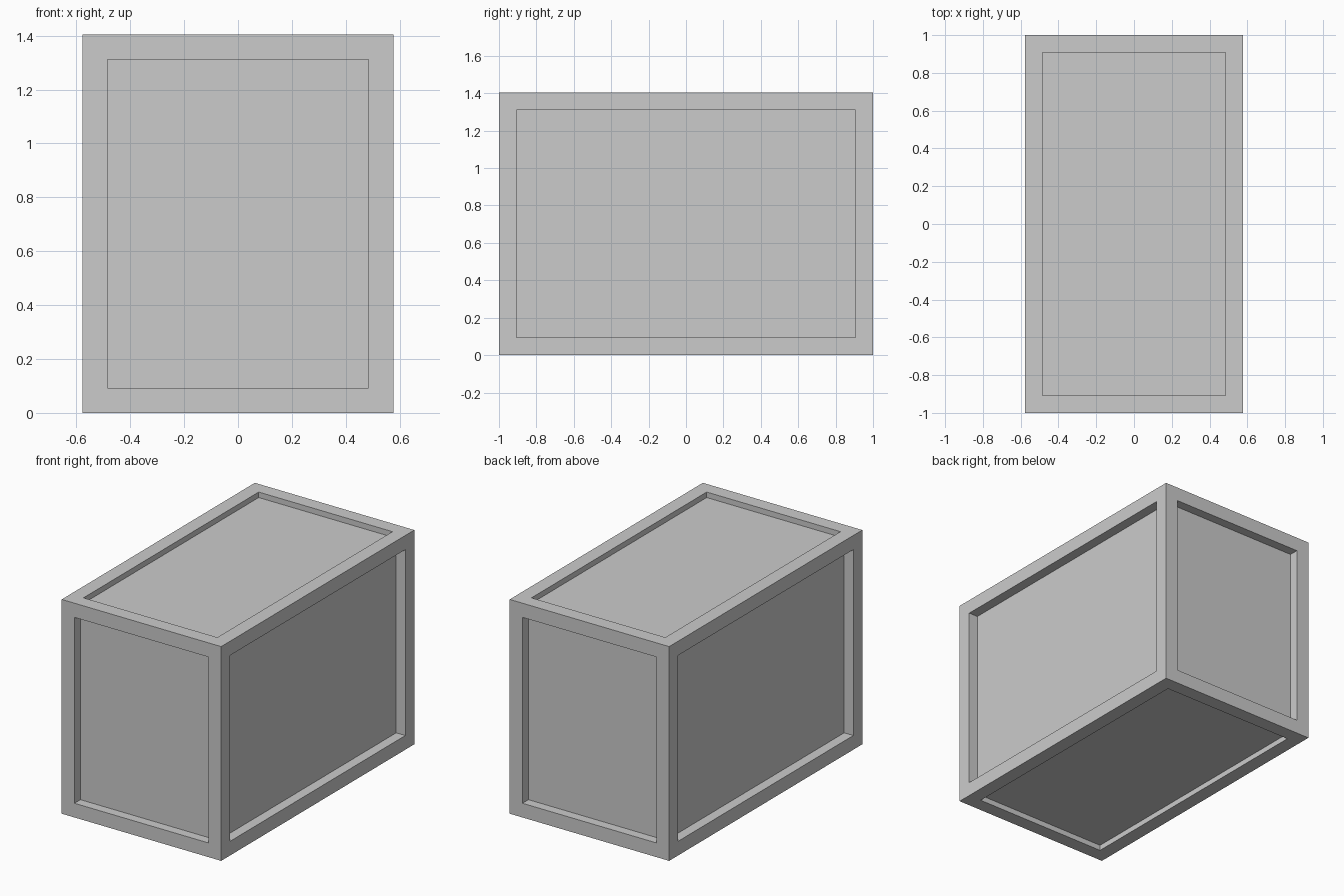
import bpy
import bmesh
from mathutils import Vector

default_cube = bpy.data.objects.get("Cube")
if default_cube:
    bpy.data.objects.remove(default_cube, do_unlink=True)

SIZE = Vector((1.156, 2.0, 1.404))
BORDER = 0.093                           # width of the frame bars
DEPTH = Vector((0.066, 0.062, 0.036))    # panel recess along each axis

# Plain grey for the whole crate
grey = bpy.data.materials.new("plain grey")
grey.use_nodes = True
colour = (0.6, 0.6, 0.6, 1.0)
grey.diffuse_color = colour
grey.node_tree.nodes["Principled BSDF"].inputs["Base Color"].default_value = colour

# Box with a framed, recessed panel on every side
bm = bmesh.new()
bmesh.ops.create_cube(bm, size=1)
bmesh.ops.scale(bm, vec=SIZE, verts=bm.verts)
bmesh.ops.translate(bm, vec=(0, 0, SIZE.z / 2), verts=bm.verts)
sides = list(bm.faces)
bmesh.ops.inset_individual(bm, faces=sides, thickness=BORDER, use_even_offset=True)

# Sink each panel straight in, leaving upright recess walls
for panel in sides:
    normal = panel.normal.copy()
    depth = sum(abs(n) * d for n, d in zip(normal, DEPTH))
    sunk = bmesh.ops.extrude_face_region(bm, geom=[panel])
    verts = [g for g in sunk["geom"] if isinstance(g, bmesh.types.BMVert)]
    bmesh.ops.translate(bm, vec=-normal * depth, verts=verts)
    if panel.is_valid:
        bmesh.ops.delete(bm, geom=[panel], context='FACES_ONLY')

bmesh.ops.recalc_face_normals(bm, faces=bm.faces)
mesh = bpy.data.meshes.new("crate")
bm.to_mesh(mesh)
bm.free()
mesh.materials.append(grey)
crate = bpy.data.objects.new("crate", mesh)
bpy.context.collection.objects.link(crate)
